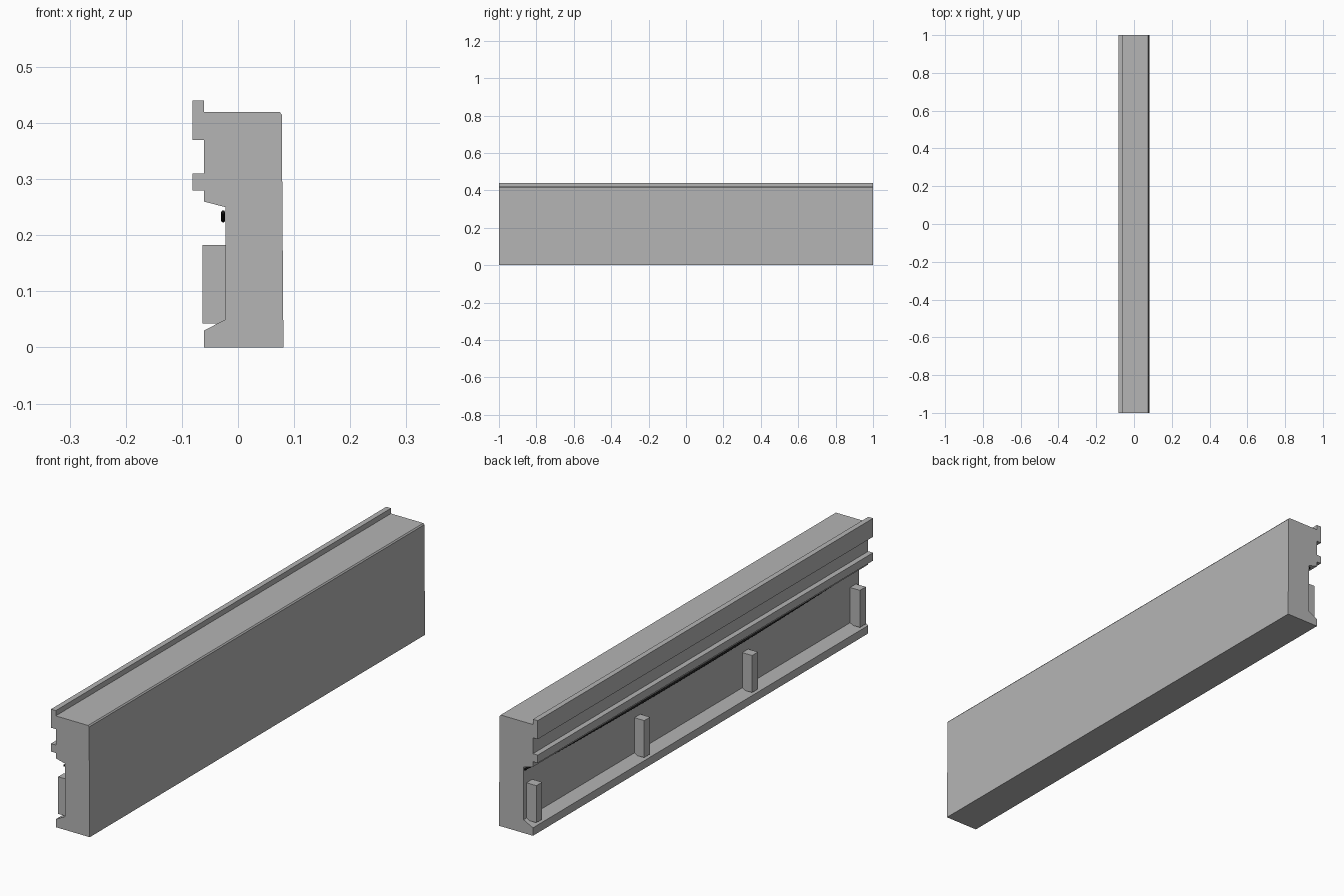
import bpy
import bmesh
from mathutils import Vector

if "Cube" in bpy.data.objects:
    bpy.data.objects.remove(bpy.data.objects["Cube"], do_unlink=True)


def make_material(name, value):
    mat = bpy.data.materials.new(name)
    mat.use_nodes = True
    colour = (value, value, value, 1)
    mat.diffuse_color = colour
    mat.node_tree.nodes["Principled BSDF"].inputs["Base Color"].default_value = colour
    return mat


def extrude_profile(name, profile, y_start, y_end, mat):
    """Sweep an x-z outline along y into a solid."""
    bm = bmesh.new()
    face = bm.faces.new([bm.verts.new((x, y_start, z)) for x, z in profile])
    swept = bmesh.ops.extrude_face_region(bm, geom=[face])["geom"]
    bmesh.ops.translate(bm, vec=(0, y_end - y_start, 0),
                        verts=[g for g in swept if isinstance(g, bmesh.types.BMVert)])
    bmesh.ops.recalc_face_normals(bm, faces=bm.faces)
    mesh = bpy.data.meshes.new(name)
    bm.to_mesh(mesh)
    bm.free()
    mesh.materials.append(mat)
    obj = bpy.data.objects.new(name, mesh)
    bpy.context.collection.objects.link(obj)
    return obj


grey = make_material("grey", 0.46)
black = make_material("black", 0.01)

# Long moulding: plain face on +x, ribs and cable recess on -x
WALL, BACK, RIB = -0.022, -0.061, -0.081
moulding = [
    (BACK, 0), (0.081, 0), (0.078, 0.415), (0.074, 0.42),
    (BACK, 0.42), (BACK, 0.44), (RIB, 0.44), (RIB, 0.37),
    (BACK, 0.37), (BACK, 0.31), (RIB, 0.31), (RIB, 0.28),
    (BACK, 0.28), (BACK, 0.26), (WALL, 0.25), (WALL, 0.05), (BACK, 0.03),
]
extrude_profile("moulding_body", moulding, -1, 1, grey)

# Four evenly spaced support blocks in the recess
block = [(-0.063, 0.043), (WALL, 0.043), (WALL, 0.183), (-0.063, 0.183)]
for i in range(4):
    y = -0.965 + i * 1.93 / 3
    extrude_profile(f"support_block_{i + 1}", block, y - 0.0175, y + 0.0175, grey)

# Thin cable sagging gently along the recess
curve = bpy.data.curves.new("cable", "CURVE")
curve.dimensions = "3D"
curve.bevel_depth = 0.0035
curve.bevel_resolution = 2
curve.use_fill_caps = True
spline = curve.splines.new("POLY")
steps = 24
spline.points.add(steps)
for i, point in enumerate(spline.points):
    y = -1 + 2 * i / steps
    point.co = Vector((-0.0265, y, 0.226 + 0.015 * y * y, 1))
curve.materials.append(black)
cable = bpy.data.objects.new("cable", curve)
bpy.context.collection.objects.link(cable)
